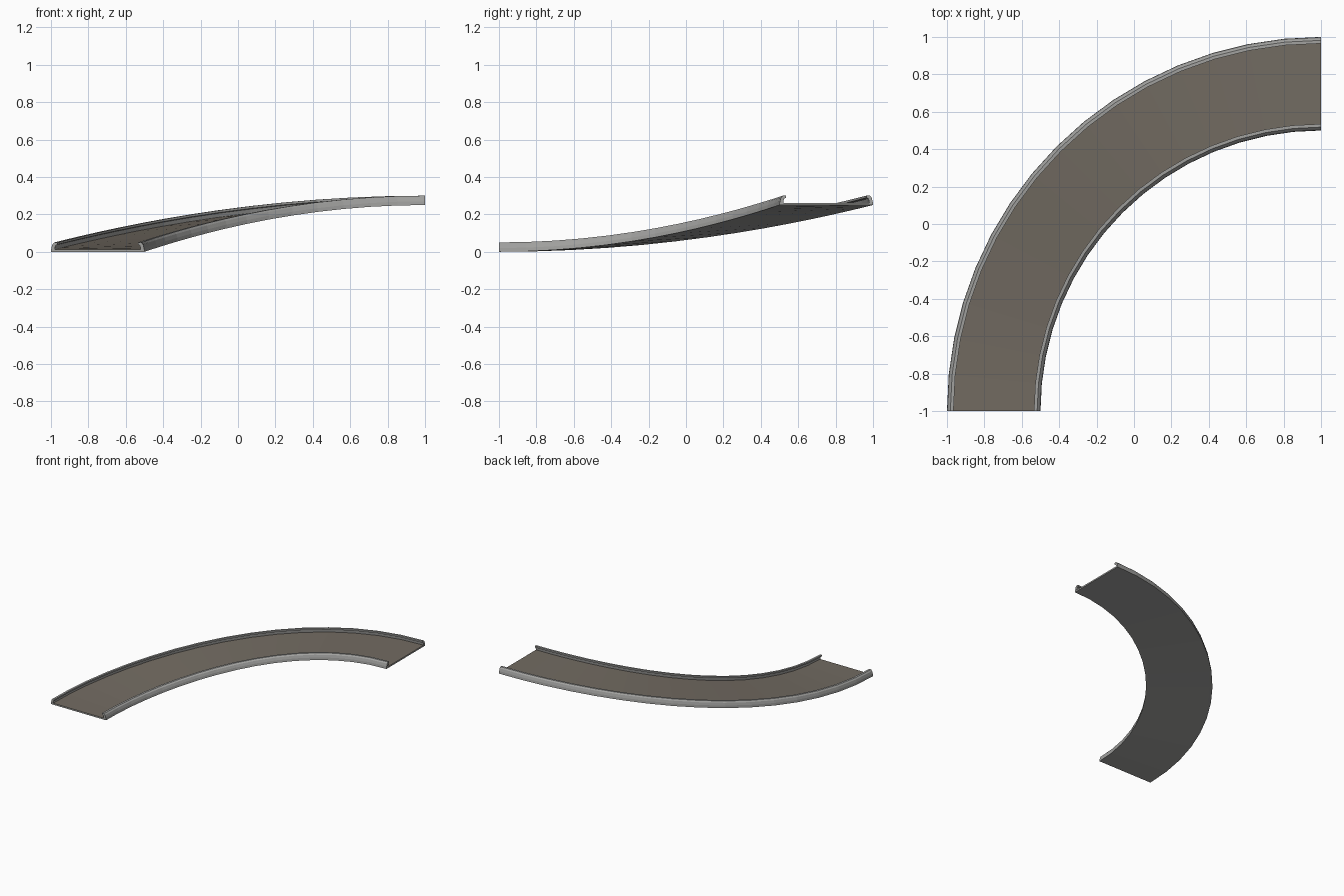
import bpy, bmesh, math

if "Cube" in bpy.data.objects:
    bpy.data.objects.remove(bpy.data.objects["Cube"])

SEGS = 16            # facets along the quarter turn
R_OUT, R_IN = 2.0, 1.5
RISE = 0.25
CX, CY = 1.0, -1.0   # centre of the bend


def material(name, rgb):
    m = bpy.data.materials.new(name)
    m.diffuse_color = (*rgb, 1)
    m.use_nodes = True
    m.node_tree.nodes["Principled BSDF"].inputs["Base Color"].default_value = m.diffuse_color
    return m


road = material("brown grey surface", (0.17, 0.148, 0.122))
metal = material("light grey metal", (0.36, 0.36, 0.35))


def sweep(name, profile, mats, rule=None):
    """Sweep a closed (radius, height) profile along the rising bend."""
    bm = bmesh.new()
    rings = []
    for i in range(SEGS + 1):
        a = math.pi / 2 * i / SEGS
        lift = RISE * math.sin(a) ** 2      # eases in and out
        rings.append([bm.verts.new((CX - r * math.cos(a), CY + r * math.sin(a), z + lift))
                      for r, z in profile])
    n = len(profile)
    for a, b in zip(rings, rings[1:]):
        for j in range(n):
            k = (j + 1) % n
            bm.faces.new((a[j], a[k], b[k], b[j]))
    bm.faces.new(rings[0])
    bm.faces.new(rings[-1])
    bmesh.ops.recalc_face_normals(bm, faces=bm.faces)
    bm.normal_update()
    if rule:
        for f in bm.faces:
            f.material_index = rule(f)
    me = bpy.data.meshes.new(name)
    bm.to_mesh(me)
    bm.free()
    for m in mats:
        me.materials.append(m)
    ob = bpy.data.objects.new(name, me)
    bpy.context.collection.objects.link(ob)
    return ob


# Thin deck: brown on top, metal underneath
T = 0.012
sweep("deck", [(R_IN + 0.02, 0), (R_OUT - 0.02, 0), (R_OUT - 0.02, T), (R_IN + 0.02, T)],
      [metal, road], lambda f: 1 if f.normal.z > 0.5 else 0)

# Hooked side rails: (distance in from the edge, height)
rail = [(0, 0), (0.002, 0.02), (0.008, 0.04), (0.018, 0.05), (0.035, 0.05),
        (0.035, 0.038), (0.024, 0.034), (0.02, T), (0.02, 0)]
sweep("outer_rail", [(R_OUT - d, z) for d, z in rail], [metal])
sweep("inner_rail", [(R_IN + d, z) for d, z in rail], [metal])
